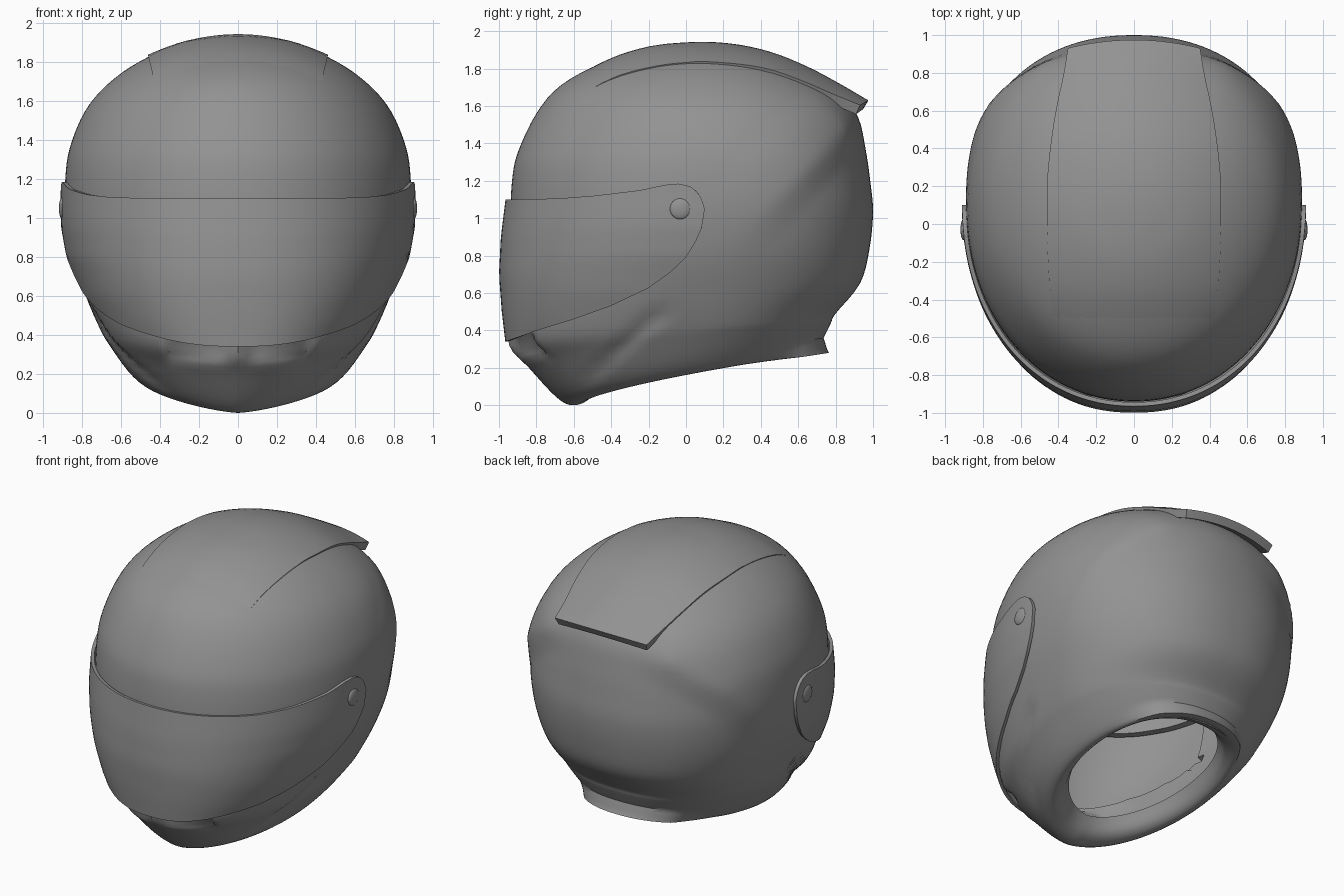
import bpy, bmesh, math
from mathutils import Vector

if "Cube" in bpy.data.objects:
    bpy.data.objects.remove(bpy.data.objects["Cube"])

GREY = bpy.data.materials.new("dark_grey")
GREY.diffuse_color = (.29, .29, .29, 1)
GREY.use_nodes = True
GREY.node_tree.nodes["Principled BSDF"].inputs["Base Color"].default_value = GREY.diffuse_color


def interp(table, v):
    """Piecewise linear lookup in rows of (key, value)."""
    if v <= table[0][0]:
        return table[0][1]
    for a, b in zip(table, table[1:]):
        if v <= b[0]:
            return a[1] + (b[1] - a[1]) * (v - a[0]) / (b[0] - a[0])
    return table[-1][1]


def clamp(v):
    return max(0, min(1, v))


def catmull(keys, n):
    """Smooth rows of numbers, n steps per span."""
    p = [Vector(k) for k in keys]
    p = [2 * p[0] - p[1]] + p + [2 * p[-1] - p[-2]]
    out = []
    for i in range(1, len(p) - 2):
        a, b, c, d = p[i - 1:i + 3]
        for k in range(n):
            t = k / n
            out.append(0.5 * (2 * b + (c - a) * t + (2 * a - 5 * b + 4 * c - d) * t * t
                              + (3 * b - a - 3 * c + d) * t ** 3))
    return out + [p[-2]]


def skin(rows, closed=False):
    """Quad mesh through rows of points."""
    bm = bmesh.new()
    vs = [[bm.verts.new(p) for p in r] for r in rows]
    for r, s in zip(vs, vs[1:]):
        n = len(r)
        for j in range(n if closed else n - 1):
            k = (j + 1) % n
            bm.faces.new((r[j], r[k], s[k], s[j]))
    return bm, vs


def finish(name, bm, thickness=0, angle=40):
    bmesh.ops.recalc_face_normals(bm, faces=bm.faces)
    me = bpy.data.meshes.new(name)
    bm.to_mesh(me)
    bm.free()
    me.materials.append(GREY)
    ob = bpy.data.objects.new(name, me)
    bpy.context.collection.objects.link(ob)
    bpy.ops.object.select_all(action='DESELECT')
    ob.select_set(True)
    bpy.context.view_layer.objects.active = ob
    if thickness:
        m = ob.modifiers.new("thickness", 'SOLIDIFY')
        m.thickness = thickness
        m.offset = -1
        bpy.ops.object.modifier_apply(modifier=m.name)
    bpy.ops.object.shade_smooth_by_angle(angle=math.radians(angle))
    return ob


def line_dist(y, z, a, b):
    """Signed distance to a side-view line and position along it."""
    d = Vector(b) - Vector(a)
    r = Vector((y, z)) - Vector(a)
    return (d.x * r.y - d.y * r.x) / d.length, r.dot(d) / d.length_squared


# Side-view visor edges: (y, z)
VISOR_TOP = [(-.98, 1.10), (-.7, 1.105), (-.5, 1.12), (-.25, 1.15), (-.12, 1.178), (-.04, 1.185),
             (.02, 1.17), (.06, 1.14), (.085, 1.10), (.1, 1.05)]
VISOR_BOTTOM = [(-.98, .34), (-.8, .40), (-.6, .46), (-.4, .53), (-.2, .625), (-.08, .71),
                (.0, .79), (.05, .87), (.085, .95), (.1, 1.05)]

# Shell rings: front y, front z, back y, back z, half width
RINGS = [(-.46, .14, .60, .37, .40), (-.51, .04, .65, .30, .44), (-.60, .0, .69, .28, .50),
         (-.69, .04, .735, .36, .58), (-.84, .20, .775, .44, .665), (-.945, .32, .80, .49, .71),
         (-.945, .50, .93, .65, .78), (-.945, .75, .98, .83, .85), (-.94, 1.0, 1.0, 1.03, .884),
         (-.93, 1.2, .985, 1.2, .886), (-.90, 1.35, .96, 1.37, .862), (-.80, 1.56, .92, 1.54, .785),
         (-.67, 1.71, .82, 1.67, .67), (-.45, 1.83, .62, 1.79, .50), (-.20, 1.91, .36, 1.89, .28),
         (.05, 1.935, .13, 1.935, .03)]
FRONT_SQUARE = [(8, 2), (16, 2.1), (20, 2.2), (24, 2.2), (28, 2.1), (36, 2.05), (44, 2)]
CY = 0.1
SEG = 128


def detail(p, row):
    """Neck lip, chin intakes, cheek grooves and rear side ridges."""
    x, y, z = p
    out = Vector((x, y - CY, 0)).normalized()
    if y > .3 and row > 3:
        p = p + Vector((0, .075 * max(0, 1 - abs(row - 8) / 4) * clamp((.46 - abs(x)) * 8), 0))
    if row < 9:
        return p
    if y < -.6:
        k = clamp((z - .25) / .05) * clamp((.42 - z) / .05)
        k *= clamp((abs(x) - .02) / .05) * clamp((.38 - abs(x)) / .03)
        p = p + Vector((0, .045 * k, 0))
    d, t = line_dist(y, z, (-.58, .11), (-.1, .53))
    if 0 < t < 1 and abs(d) < .06:
        p = p - out * .025 * (1 - abs(d) / .06) * clamp((1 - t) * 8) * clamp(t * 5)
    d, t = line_dist(y, z, (.9, 1.55), (.28, .88))
    if y > 0 and 0 < t + .1 < 1.2:
        fall = .14 if d > 0 else .3
        p = p + out * .03 * max(0, 1 - abs(d) / fall) * clamp((1.1 - t) * 1.5) \
            * clamp((t + .1) * 5) * clamp((abs(x) - .2) * 4)
    return p


# Shell
rows = []
for i, (yf, zf, yb, zb, w) in enumerate(catmull(RINGS, 4)):
    ring = []
    cy = min(max(CY, yf + .02), yb - .02)
    n = interp(FRONT_SQUARE, i)
    for j in range(SEG):
        a = 2 * math.pi * j / SEG
        c, s = math.cos(a), math.sin(a)
        e = 2 / n if c > 0 else 2 / 2.2
        x = w * math.copysign(abs(s) ** e, s)
        y = cy - (cy - yf) * c ** e if c > 0 else cy + (yb - cy) * abs(c) ** e
        q = max(0, (y - yf) / (yb - yf))
        ring.append(detail(Vector((x, y, zf + (zb - zf) * q ** .7)), i))
    rows.append(ring)
bm, vs = skin(rows, True)
bm.faces.new(vs[-1])
# Eye opening behind the visor, with its edge snapped to a clean line
gone = []
for f in bm.faces:
    c = f.calc_center_median()
    if c.y < -.25 and interp(VISOR_BOTTOM, c.y) + .08 < c.z < interp(VISOR_TOP, c.y) - .08:
        gone.append(f)
bmesh.ops.delete(bm, geom=gone, context='FACES')
for v in bm.verts:
    if v.is_boundary and v.co.y < -.28:
        for goal in (interp(VISOR_BOTTOM, v.co.y) + .08, interp(VISOR_TOP, v.co.y) - .08):
            if abs(v.co.z - goal) < .045:
                v.co.z = goal
shell = finish("helmet_shell", bm, .05)

# Visor
FRONT = [(.33, 1.065), (.5, 1.085), (.7, 1.1), (.9, 1.09), (1.1, 1.065), (1.2, 1.05)]
WIDTH = [(.33, .66), (.45, .74), (.6, .812), (.8, .882), (.95, .907), (1.05, .911), (1.2, .909)]
SQUARE = [(.35, 2.35), (.6, 2.3), (.85, 2.17), (1.1, 2.1)]
cols = []
for i in range(-48, 49):
    s = i / 48
    a = math.pi / 2 * (1 - (1 - abs(s)) ** 1.6)
    u = max(0, math.cos(a)) ** .9 if abs(i) < 48 else 0
    y = CY - 1.08 * u
    top, low = interp(VISOR_TOP, y), interp(VISOR_BOTTOM, y)
    col = []
    for k in range(15):
        z = low + (top - low) * k / 14
        n = interp(SQUARE, z)
        x = interp(WIDTH, z) * max(0, 1 - u ** n) ** (1 / n)
        col.append((math.copysign(x, s), CY - interp(FRONT, z) * u, z))
    cols.append(col)
bm, _ = skin(cols)
bmesh.ops.remove_doubles(bm, verts=bm.verts, dist=.0005)
finish("visor", bm, .022)

# Visor pivots
for side, label in ((1, "right"), (-1, "left")):
    bm = bmesh.new()
    bmesh.ops.create_uvsphere(bm, u_segments=24, v_segments=12, radius=.056)
    bmesh.ops.scale(bm, vec=(.3, 1, 1), verts=bm.verts)
    bmesh.ops.translate(bm, vec=(side * .902, -.03, 1.05), verts=bm.verts)
    finish("visor_pivot_" + label, bm)

# Roof spoiler: y, centre z, edge z, half width; its front lies on the shell
SPOILER = [(-.6, 1.5, 1.4, .42), (-.4, 1.7, 1.6, .44), (-.2, 1.90, 1.76, .455), (0, 1.94, 1.832, .46),
           (.23, 1.935, 1.83, .46), (.45, 1.89, 1.80, .44), (.65, 1.81, 1.735, .41),
           (.82, 1.72, 1.665, .375), (.975, 1.63, 1.605, .35)]
rows = []
for i, (y, zc, ze, w) in enumerate(catmull(SPOILER, 4)):
    row = []
    for k in range(-12, 13):
        t = k / 12
        p = Vector((w * t, y - .045 * t * t * max(0, y), zc - (zc - ze) * t * t))
        hit, where, _, _ = shell.ray_cast(Vector((p.x, p.y, 3)), Vector((0, 0, -1)))
        if hit and y < .5:
            p.z = max(p.z, where.z + min(.008, -.006 + .003 * i))
        row.append(p)
    rows.append(row)
bm, _ = skin(rows)
finish("roof_spoiler", bm, .055)
